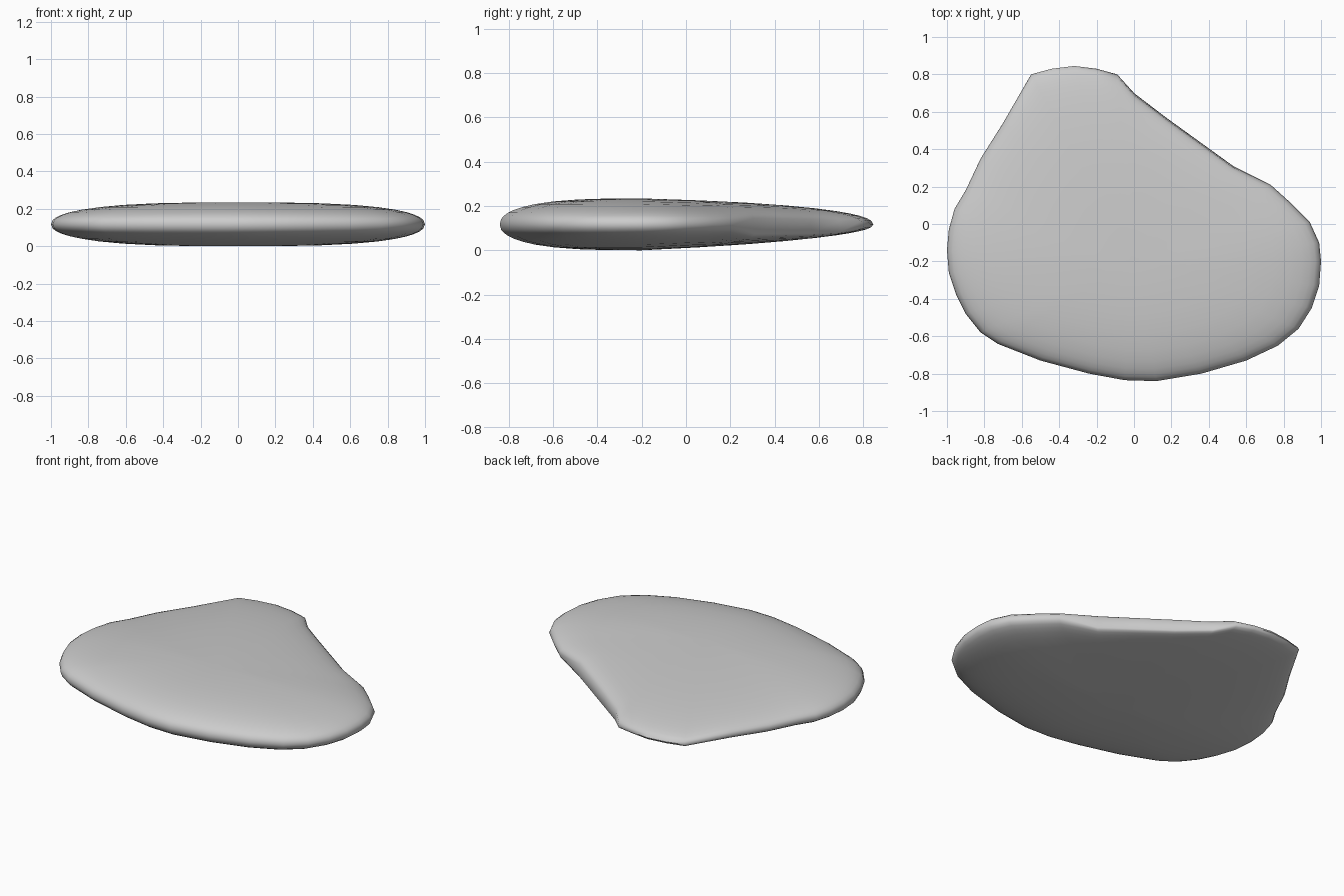
import bpy
import bmesh
from mathutils import Vector

cube = bpy.data.objects.get("Cube")
if cube:
    bpy.data.objects.remove(cube)

# Stone colour
stone = bpy.data.materials.new("pale_grey_stone")
stone.use_nodes = True
grey = (0.6, 0.6, 0.6, 1)
stone.diffuse_color = grey
stone.node_tree.nodes["Principled BSDF"].inputs["Base Color"].default_value = grey

# Plan outline, anticlockwise from the left-hand side
outline = [Vector(point) for point in (
    (1, -.2), (.99, -.1), (.94, .01), (.83, .12), (.73, .21), (.53, .31),
    (.35, .44), (.17, .57), (0, .7), (-.09, .8), (-.2, .83), (-.32, .845),
    (-.44, .83), (-.55, .8), (-.7, .54), (-.82, .35), (-.9, .18), (-.96, .08),
    (-.99, -.03), (-1, -.14), (-.99, -.26), (-.95, -.38), (-.9, -.48),
    (-.82, -.58), (-.73, -.64), (-.5, -.73), (-.24, -.8), (-.05, -.835),
    (.12, -.84), (.36, -.8), (.6, -.73), (.77, -.65), (.88, -.56),
    (.95, -.45), (.99, -.33))]
centre = Vector((0, -.2))
middle = .12
rings = (1, .99, .97, .94, .9, .84, .75, .62, .45, .25)


def chip_weight(p):
    """How far an outline point belongs to the broken back-left edge."""
    inside = min((p.x + .12) / .15, (.74 - p.x) / .2)
    return max(0, min(1, inside)) if p.y > .2 else 0


def surface_point(rim, scale, side):
    """Point on the upper (side 1) or lower (side -1) face."""
    p = centre.lerp(rim, scale)
    w = chip_weight(rim)
    edge = middle - .04 * w
    back = max(0, p.y - centre.y)
    if side > 0:
        crown = middle + .117 * (1 - .27 * back)
        power = .45 - .24 * w
    else:
        crown = middle - .117 * (1 - .42 * back)
        crown = min(crown, edge)
        power = .45
    rise = (1 - scale ** 3) ** power
    return (p.x, p.y, edge + (crown - edge) * rise)


# Pebble body: nested rings from the rim to a pole on each face
bm = bmesh.new()
rim_ring = [bm.verts.new(surface_point(p, 1, 1)) for p in outline]
count = len(outline)
for side in (1, -1):
    previous = rim_ring
    for scale in rings[1:]:
        ring = [bm.verts.new(surface_point(p, scale, side)) for p in outline]
        for i in range(count):
            j = (i + 1) % count
            bm.faces.new((previous[i], previous[j], ring[j], ring[i]))
        previous = ring
    pole = bm.verts.new((centre.x, centre.y, middle + side * .117))
    for i in range(count):
        bm.faces.new((previous[i], previous[(i + 1) % count], pole))
bmesh.ops.recalc_face_normals(bm, faces=bm.faces)
lowest = min(v.co.z for v in bm.verts)
bmesh.ops.translate(bm, verts=bm.verts, vec=(0, 0, -lowest))

mesh = bpy.data.meshes.new("flat_pebble")
bm.to_mesh(mesh)
bm.free()
mesh.materials.append(stone)
pebble = bpy.data.objects.new("flat_pebble", mesh)
bpy.context.collection.objects.link(pebble)

# Smooth stone with the chipped rim kept crisp
bpy.context.view_layer.objects.active = pebble
pebble.select_set(True)
bpy.ops.object.shade_smooth_by_angle(angle=1.1)
